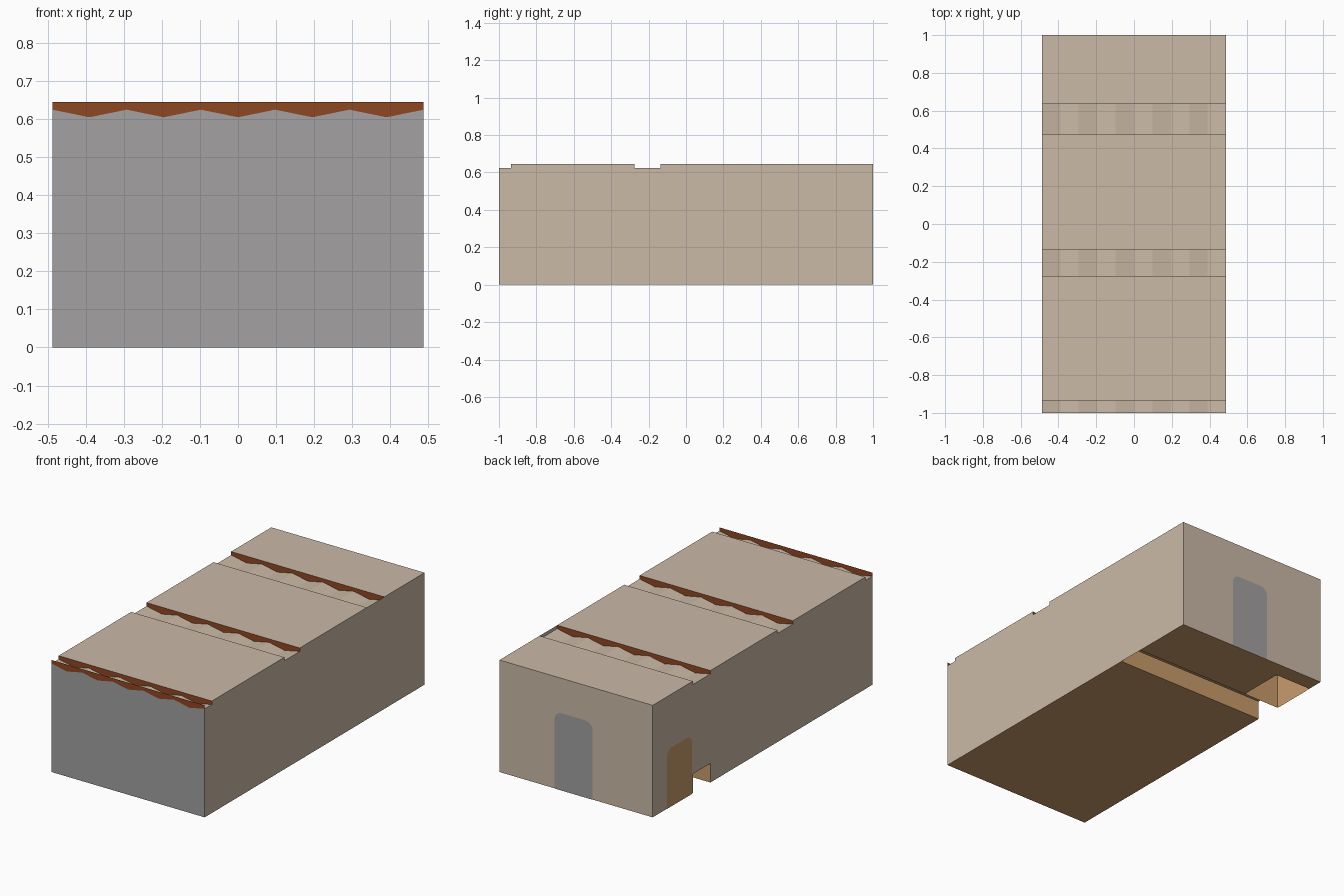
import bpy, bmesh, math

if "Cube" in bpy.data.objects:
    bpy.data.objects.remove(bpy.data.objects["Cube"])

W = 0.488                  # half width
TOP, LOW, DIP = 0.645, 0.625, 0.605
GAPS = [(-1.0, -0.935), (-0.275, -0.135), (0.475, 0.635)]   # lowered ceiling strips
PANELS = [(-0.935, -0.275), (-0.135, 0.475), (0.635, 1.0)]  # high ceiling panels
SLOT_H = 0.11


def srgb(h):
    c = [int(h[i:i + 2], 16) / 255 for i in (0, 2, 4)]
    return [v / 12.92 if v <= 0.04045 else ((v + 0.055) / 1.055) ** 2.4 for v in c] + [1]


def material(name, h):
    m = bpy.data.materials.new(name)
    m.diffuse_color = srgb(h)
    m.use_nodes = True
    m.node_tree.nodes["Principled BSDF"].inputs["Base Color"].default_value = m.diffuse_color
    return m


PLASTER = material("tan_plaster", "CBBAA7")
GREY = material("grey", "A3A1A1")
RUST = material("rust_brown", "8F4722")
WOOD = material("wood", "C89C6C")


def sheets(name, mat, polys):
    """One object made of flat polygons."""
    bm = bmesh.new()
    for p in polys:
        bm.faces.new([bm.verts.new(v) for v in p])
    me = bpy.data.meshes.new(name)
    bm.to_mesh(me)
    bm.free()
    me.materials.append(mat)
    ob = bpy.data.objects.new(name, me)
    bpy.context.collection.objects.link(ob)
    return ob


def flat(x0, x1, y0, y1, z):
    return [(x0, y0, z), (x1, y0, z), (x1, y1, z), (x0, y1, z)]


def arch(u0, u1, h, r=0.045):
    """Door outline with rounded top corners."""
    pts = [(u0, 0), (u1, 0)]
    for cx, a0 in ((u1 - r, 0), (u0 + r, 90)):
        for k in range(5):
            a = math.radians(a0 + k * 22.5)
            pts.append((cx + r * math.cos(a), h - r + r * math.sin(a)))
    return pts


# zigzag profile across the width
ZIG = [(-W + 2 * W * i / 10, DIP if i % 2 else LOW) for i in range(11)]

# ceiling: high panels and folded low strips
sheets("ceiling_panels", PLASTER, [flat(-W, W, a, b, TOP) for a, b in PANELS])
sheets("folded_ceiling_strips", PLASTER,
       [[(p[0], a, p[1]), (q[0], a, q[1]), (q[0], b, q[1]), (p[0], b, p[1])]
        for a, b in GAPS for p, q in zip(ZIG, ZIG[1:])])

# zigzag fascia boards on both sides of every strip
for i, y in enumerate(y for g in GAPS for y in g):
    sheets("fascia_%d" % (i + 1), RUST,
           [[(x, y, z) for x, z in ZIG] + [(W, y, TOP), (-W, y, TOP)]])

# front wall, cut along the zigzag, and back wall
sheets("front_wall", GREY, [[(W, -1, 0), (-W, -1, 0)] + [(x, -1, z) for x, z in ZIG]])
sheets("back_wall", PLASTER, [[(-W, 1, 0), (W, 1, 0), (W, 1, TOP), (-W, 1, TOP)]])


def side_profile(gaps):
    pts = [(1, TOP)]
    for a, b in reversed(gaps):
        pts += [(b, TOP), (b, LOW), (a, LOW)]
        if a > -1:
            pts.append((a, TOP))
    return pts


# side walls: the left one has a low opening at the slot
s0, s1 = GAPS[2]
right = [(-1, 0), (1, 0)] + side_profile(GAPS[:2])
left = [(-1, 0), (s0, 0), (s0, SLOT_H), (s1, SLOT_H), (s1, 0), (1, 0)] + side_profile(GAPS)
sheets("right_wall", PLASTER, [[(W, y, z) for y, z in right]])
sheets("left_wall", PLASTER, [[(-W, y, z) for y, z in left]])

# floor with a slot across and a square well beside the side door
hx, hy, hh = -0.255, 0.905, 0.2
sheets("floor", WOOD, [flat(-W, W, -1, s0, 0), flat(hx, W, s1, 1, 0), flat(-W, hx, hy, 1, 0)])
sheets("slot_lining", WOOD, [
    [(-W, y, 0), (W, y, 0), (W, y, SLOT_H), (-W, y, SLOT_H)] for y in (s0, s1)]
    + [flat(-W, W, s0, s1, SLOT_H)])
e = -W + 0.002
sheets("well_lining", WOOD, [
    [(e, y, 0), (hx, y, 0), (hx, y, hh), (e, y, hh)] for y in (s1 + 0.002, hy)]
    + [[(x, s1, 0), (x, hy, 0), (x, hy, hh), (x, s1, hh)] for x in (e, hx)]
    + [flat(e, hx, s1, hy, hh)])

# doors as thin plates on the walls
sheets("back_door", GREY, [[(u, 1.002, v) for u, v in arch(-0.106, 0.137, 0.445)]])
sheets("side_door", WOOD, [[(-W - 0.002, u, v) for u, v in arch(0.645, 0.873, 0.34)]])
